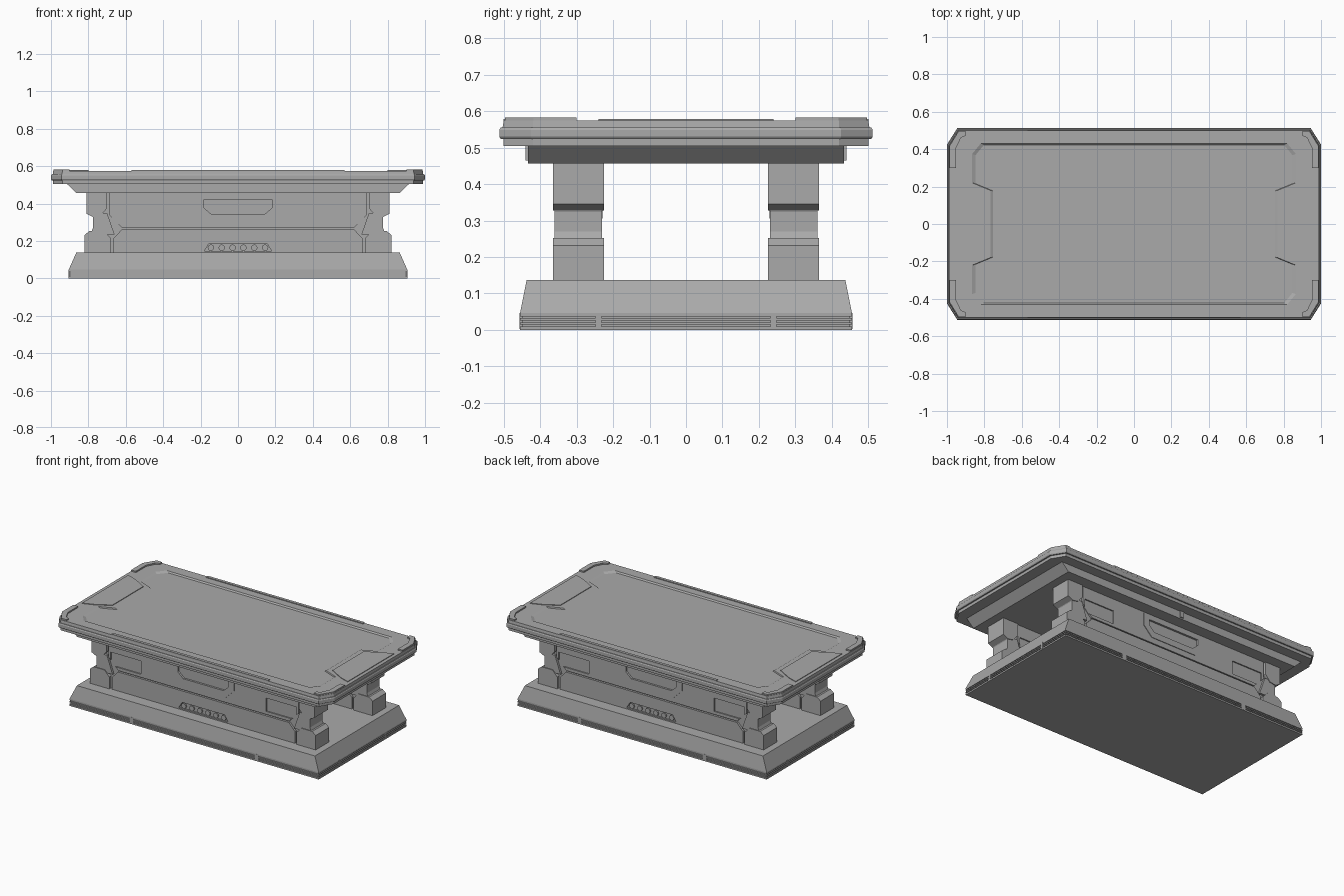
import bpy, bmesh, math

default = bpy.data.objects.get("Cube")
if default:
    bpy.data.objects.remove(default, do_unlink=True)

# One grey metal for everything
GREY = (0.4, 0.4, 0.4, 1)
metal = bpy.data.materials.new("grey metal")
metal.diffuse_color = GREY
metal.use_nodes = True
metal.node_tree.nodes["Principled BSDF"].inputs["Base Color"].default_value = GREY


def loft(name, rings):
    """Closed solid through a stack of equal-length point rings."""
    bm = bmesh.new()
    loops = [[bm.verts.new(p) for p in ring] for ring in rings]
    n = len(loops[0])
    for a, b in zip(loops, loops[1:]):
        for i in range(n):
            j = (i + 1) % n
            bm.faces.new((a[i], a[j], b[j], b[i]))
    bm.faces.new(loops[0])
    bm.faces.new(loops[-1])
    bmesh.ops.recalc_face_normals(bm, faces=bm.faces)
    mesh = bpy.data.meshes.new(name)
    bm.to_mesh(mesh)
    bm.free()
    mesh.materials.append(metal)
    obj = bpy.data.objects.new(name, mesh)
    bpy.context.collection.objects.link(obj)
    return obj


def upright(name, pts, y0, y1):
    """Prism of an (x, z) outline between two depths."""
    return loft(name, [[(x, y, z) for x, z in pts] for y in (y0, y1)])


def flat(name, pts, z0, z1):
    """Prism of an (x, y) outline between two heights."""
    return loft(name, [[(x, y, z) for x, y in pts] for z in (z0, z1)])


def box(name, x0, x1, y0, y1, z0, z1):
    return flat(name, [(x0, y0), (x1, y0), (x1, y1), (x0, y1)], z0, z1)


def both(half):
    """Close a right-hand outline by mirroring it across x = 0."""
    return half + [(-x, v) for x, v in reversed(half)]


def flip(pts, sx, sy=1):
    return [(x * sx, v * sy) for x, v in pts]


def cut(obj, cutters):
    for c in cutters:
        c.hide_render = True
        mod = obj.modifiers.new("cut", "BOOLEAN")
        mod.operation = "DIFFERENCE"
        mod.solver = "EXACT"
        mod.object = c
        bpy.context.view_layer.objects.active = obj
        bpy.ops.object.modifier_apply(modifier=mod.name)
        bpy.data.objects.remove(c, do_unlink=True)


# Base plinth: grooved skirt, then a sloped shoulder
BX, BY = 0.905, 0.455
levels = [(0, 0)]
for g in (0.010, 0.021, 0.032):
    levels += [(g, 0), (g, 0.006), (g + 0.005, 0.006), (g + 0.005, 0)]
levels += [(0.047, 0)]
rings = [[(sx * (BX - i), sy * (BY - i), z)
          for sx, sy in ((1, 1), (-1, 1), (-1, -1), (1, -1))] for z, i in levels]
rings.append([(sx * 0.865, sy * 0.437, 0.137)
              for sx, sy in ((1, 1), (-1, 1), (-1, -1), (1, -1))])
loft("base", rings)
for s in (-1, 1):
    for t in (-1, 1):
        box("base_long_clip", s * 0.455 - 0.014, s * 0.455 + 0.014,
            t * 0.44, t * 0.456, 0.002, 0.046)
        box("base_end_clip", t * 0.89, t * 0.906,
            s * 0.24 - 0.008, s * 0.24 + 0.008, 0.002, 0.046)

# Outlines used on the walls
BODY = both([(0.76, 0.13), (0.76, 0.46)])
NECK = [(0.66, 0.235), (0.79, 0.235), (0.775, 0.27), (0.775, 0.325), (0.79, 0.35), (0.70, 0.35)]
FOOT = [(0.68, 0.135), (0.82, 0.135), (0.82, 0.232), (0.795, 0.252), (0.715, 0.252), (0.68, 0.215)]
HEAD = [(0.70, 0.456), (0.70, 0.375), (0.735, 0.335), (0.775, 0.328), (0.81, 0.345), (0.81, 0.456)]
UPPER = both([(0.62, 0.27), (0.69, 0.34), (0.69, 0.456)])
LOWER = both([(0.665, 0.135), (0.665, 0.215), (0.62, 0.262)])
FRAME = both([(0.165, 0.305), (0.225, 0.365), (0.225, 0.447)])
POCKET = both([(0.145, 0.345), (0.185, 0.38), (0.185, 0.418)])
WINDOW = [(0.455, 0.29), (0.64, 0.29), (0.675, 0.32), (0.675, 0.377), (0.455, 0.377)]
VENT = both([(0.18, 0.145), (0.155, 0.187)])

# Two pedestal walls, detailed on both faces
for s in (-1, 1):
    mid = s * 0.295

    def slab(name, pts, half):
        return upright(name, pts, mid - half, mid + half)

    def pockets(pts, depth):
        return [upright("cutter", pts, mid + t * depth, mid + t * 0.1) for t in (-1, 1)]

    slab("wall_core", BODY, 0.050)
    upper = slab("wall_upper_panel", UPPER, 0.062)
    cut(upper, pockets(WINDOW, 0.054) + pockets(flip(WINDOW, -1), 0.054)
        + pockets(POCKET, 0.053))
    frame = slab("wall_centre_frame", FRAME, 0.066)
    cut(frame, pockets(POCKET, 0.053))
    lower = slab("wall_lower_panel", LOWER, 0.064)
    cut(lower, pockets(VENT, 0.053))
    for m in (-1, 1):
        slab("wall_neck", flip(NECK, m), 0.065)
        slab("wall_foot_post", flip(FOOT, m), 0.070)
        slab("wall_head_post", flip(HEAD, m), 0.070)
    for k in range(6):
        cx = (k - 2.5) * 0.058
        ring = [(cx + 0.017 * math.cos(a * math.pi / 6),
                 0.164 + 0.017 * math.sin(a * math.pi / 6)) for a in range(12)]
        slab("vent_stud", ring, 0.062)

# Sub-frame under the top, with flared ends
upright("sub_frame", both([(0.865, 0.456), (0.918, 0.508)]), -0.434, 0.434)
for s in (-1, 1):
    box("sub_frame_tab", -0.012, 0.012, s * 0.42, s * 0.44, 0.465, 0.508)


# Table top: chamfered slab with a banded rim
def octagon(i, z):
    half = [(0.945 - i * 0.5, -0.512 + i), (1.0 - i, -0.425 + i * 0.5),
            (1.0 - i, 0.425 - i * 0.5), (0.945 - i * 0.5, 0.512 - i)]
    return [(x, y, z) for x, y in both(half)]


RIM = [(0.505, 0.012), (0.524, 0.012), (0.524, 0.004), (0.530, 0), (0.549, 0),
       (0.555, 0.004), (0.555, 0.009), (0.574, 0.012)]
top = loft("table_top", [octagon(i, z) for z, i in RIM])

# Sunken main panel, notched at both ends
PANEL = both([(0.82, -0.43), (0.865, -0.375), (0.865, -0.22), (0.768, -0.18),
              (0.768, 0.18), (0.865, 0.22), (0.865, 0.375), (0.82, 0.43)])
cut(top, [loft("panel_cutter", [[(x * k, y * k, z) for x, y in PANEL]
                                for z, k in ((0.566, 0.98), (0.574, 1.0), (0.6, 1.0))])])

# Raised trim on the top: corner brackets, end plates, long strips
CORNER = [(0.986, 0.30), (0.986, 0.418), (0.938, 0.496), (0.90, 0.496),
          (0.90, 0.472), (0.925, 0.462), (0.952, 0.405), (0.952, 0.30)]
END = [(0.80, -0.16), (0.895, -0.215), (0.965, -0.24), (0.965, 0.24),
       (0.895, 0.215), (0.80, 0.16)]
for sx in (-1, 1):
    flat("end_plate", flip(END, sx), 0.570, 0.578)
    box("long_edge_strip", -0.57, 0.57, sx * 0.482, sx * 0.501, 0.570, 0.579)
    for sy in (-1, 1):
        flat("corner_bracket", flip(CORNER, sx, sy), 0.570, 0.583)
